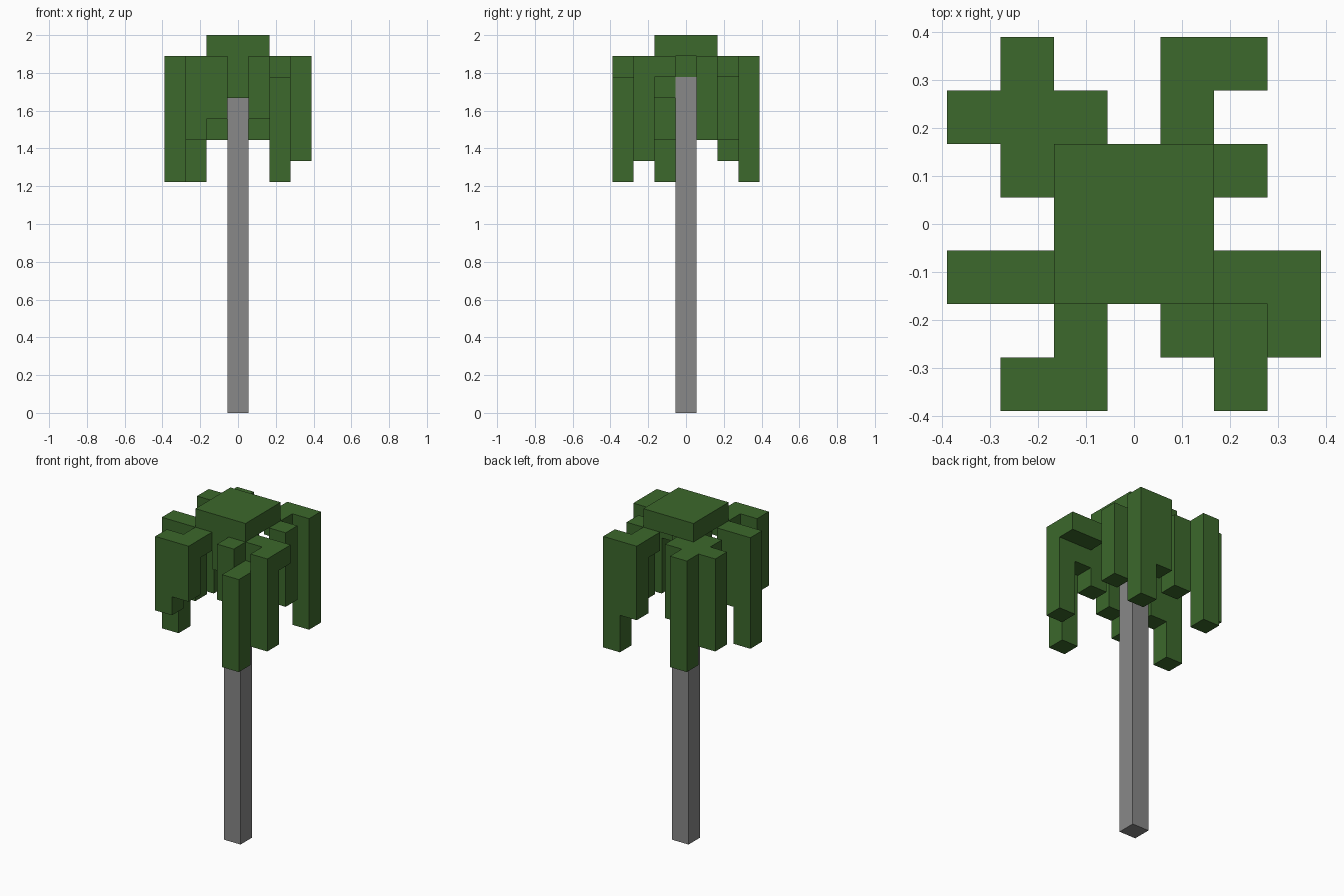
import bpy
import bmesh
from mathutils import Vector

UNIT = 1 / 9  # edge length of one block

cube = bpy.data.objects.get("Cube")
if cube:
    bpy.data.objects.remove(cube, do_unlink=True)


def make_material(name, color):
    mat = bpy.data.materials.new(name)
    mat.use_nodes = True
    mat.diffuse_color = color
    mat.node_tree.nodes["Principled BSDF"].inputs["Base Color"].default_value = color
    return mat


LEAF = make_material("leaf green", (0.045, 0.138, 0.025, 1))
BARK = make_material("bark grey", (0.246, 0.246, 0.246, 1))


def block_part(name, columns, mat):
    """Closed outer shell of block columns given as (x, y, bottom, top)."""
    filled = {(x, y, z) for x, y, low, high in columns for z in range(low, high)}
    bm = bmesh.new()
    for cell in filled:
        centre = Vector(cell) + Vector((0, 0, 0.5))
        for axis in range(3):
            for sign in (-1, 1):
                normal = Vector((0, 0, 0))
                normal[axis] = sign
                if tuple(int(c + n) for c, n in zip(cell, normal)) in filled:
                    continue
                side = Vector((0, 0, 0))
                side[(axis + 1) % 3] = 1
                up = normal.cross(side)
                corners = (-side - up, side - up, side + up, up - side)
                bm.faces.new([bm.verts.new((centre + (normal + c) / 2) * UNIT)
                              for c in corners])
    bmesh.ops.remove_doubles(bm, verts=bm.verts[:], dist=UNIT / 100)
    bmesh.ops.dissolve_limit(bm, angle_limit=0.01, verts=bm.verts[:], edges=bm.edges[:])
    bmesh.ops.recalc_face_normals(bm, faces=bm.faces[:])
    mesh = bpy.data.meshes.new(name)
    bm.to_mesh(mesh)
    bm.free()
    mesh.materials.append(mat)
    obj = bpy.data.objects.new(name, mesh)
    bpy.context.collection.objects.link(obj)
    return obj


# Trunk
block_part("trunk", [(0, 0, 0, 16)], BARK)

# Flat crown with a short stem below it
crown = [(x, y, 17, 18) for x in (-1, 0, 1) for y in (-1, 0, 1)]
block_part("crown", crown + [(0, 0, 16, 17), (0, -1, 15, 17)], LEAF)

# Drooping fronds, each from the crown out to its tip
fronds = {
    "front_left_frond": [(1, -2, 14, 17), (2, -2, 15, 16), (2, -3, 11, 16)],
    "left_frond": [(2, -1, 16, 17), (3, -1, 16, 17), (3, -2, 12, 17)],
    "front_right_frond": [(-1, -2, 16, 17), (-1, -3, 14, 17), (-2, -3, 13, 17)],
    "right_frond": [(-2, -1, 13, 17), (-3, -1, 11, 17)],
    "back_right_frond": [(-2, 1, 16, 17), (-2, 2, 16, 17), (-1, 2, 13, 17),
                         (-3, 2, 12, 17), (-2, 3, 11, 17)],
    "back_left_frond": [(1, 2, 16, 17), (1, 3, 13, 17), (2, 3, 11, 17)],
    "short_left_frond": [(2, 1, 13, 17)],
}
for name, columns in fronds.items():
    block_part(name, columns, LEAF)
